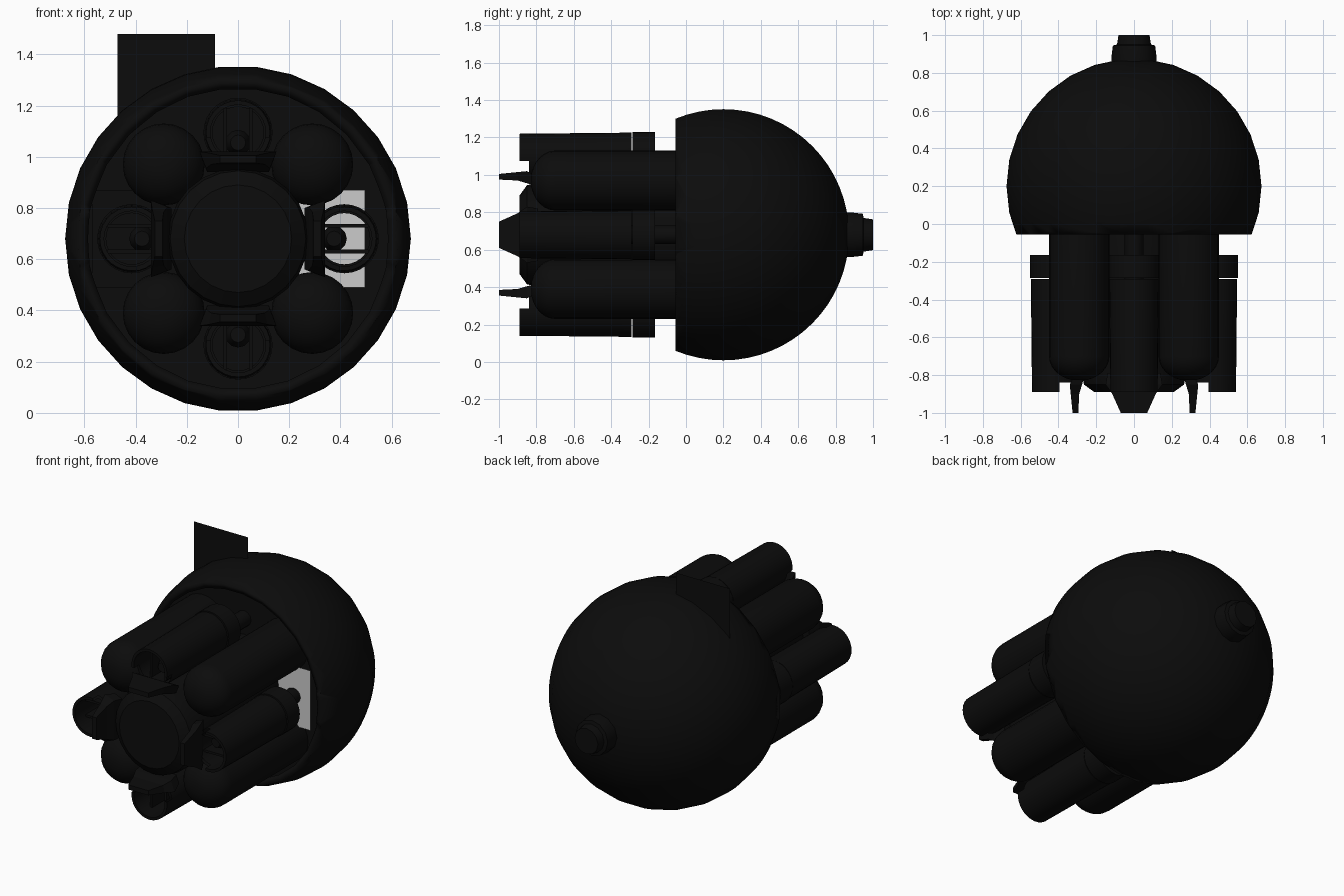
import bpy, bmesh, math
from mathutils import Matrix, Vector

if "Cube" in bpy.data.objects:
    bpy.data.objects.remove(bpy.data.objects["Cube"], do_unlink=True)

AXIS_Z = 0.68
TAU = 2 * math.pi


def material(name, rgb):
    m = bpy.data.materials.new(name)
    m.use_nodes = True
    m.diffuse_color = (*rgb, 1)
    m.node_tree.nodes["Principled BSDF"].inputs["Base Color"].default_value = (*rgb, 1)
    m.use_backface_culling = True
    return m


black = material("near_black", (0.0035, 0.0035, 0.0035))
pale = material("pale_grey", (0.6, 0.6, 0.6))


def finish(name, bm, mat=black, turn=0, smooth=True, fix=True):
    """Turn a mesh around the long axis, lift it into place and shade it."""
    if fix:
        bmesh.ops.recalc_face_normals(bm, faces=bm.faces[:])
    bm.transform(Matrix.Translation((0, 0, AXIS_Z)) @ Matrix.Rotation(turn, 4, 'Y'))
    mesh = bpy.data.meshes.new(name)
    bm.to_mesh(mesh)
    bm.free()
    mesh.materials.append(mat)
    ob = bpy.data.objects.new(name, mesh)
    bpy.context.collection.objects.link(ob)
    if smooth:
        bpy.ops.object.select_all(action='DESELECT')
        ob.select_set(True)
        bpy.context.view_layer.objects.active = ob
        bpy.ops.object.shade_smooth_by_angle(angle=math.radians(35))
    return ob


def lathe(profile, sides=24, offset=0, closed=False):
    """Revolve (radius, y) points round a line parallel to y, offset upwards."""
    bm = bmesh.new()
    rings = []
    for r, y in profile:
        rings.append([bm.verts.new((r * math.cos(TAU * i / sides), y,
                                    offset + r * math.sin(TAU * i / sides)))
                      for i in range(sides)])
    pairs = list(zip(rings, rings[1:]))
    if closed:
        pairs.append((rings[-1], rings[0]))
    else:
        bm.faces.new(rings[0])
        bm.faces.new(rings[-1])
    for a, b in pairs:
        for i in range(sides):
            j = (i + 1) % sides
            bm.faces.new((a[i], a[j], b[j], b[i]))
    return bm


def box(size, centre):
    bm = bmesh.new()
    bmesh.ops.create_cube(bm, size=1)
    bm.transform(Matrix.Translation(centre) @ Matrix.Diagonal((*size, 1)))
    return bm


# Rear dome: hollow sphere shell, open towards the front
bm = bmesh.new()
bmesh.ops.create_uvsphere(bm, u_segments=64, v_segments=15, radius=0.675)
bm.transform(Matrix.Translation((0, 0.2, 0)) @ Matrix.Rotation(math.pi / 2, 4, 'Y'))
bmesh.ops.bisect_plane(bm, geom=bm.verts[:] + bm.edges[:] + bm.faces[:],
                       plane_co=(0, -0.055, 0), plane_no=(0, -1, 0), clear_outer=True)
dome = finish("rear_dome", bm)
shell = dome.modifiers.new("shell", 'SOLIDIFY')
shell.thickness = 0.04
shell.offset = -1

# Bulkhead inside the dome
finish("bulkhead", lathe([(0.61, 0.06), (0.61, 0.09)], 40))

# Rear hatch stub
finish("rear_stub", lathe([(0.115, 0.82), (0.12, 0.88), (0.112, 0.945),
                           (0.09, 0.95), (0.082, 1.0)], 12))

# Central body with chamfered front
finish("central_body", lathe([(0.21, -0.89), (0.265, -0.85), (0.275, -0.8),
                              (0.275, 0.07)], 24))

# Four round-nosed tanks on the diagonals
tank = [(0.16 * math.sin(a), -0.7 - 0.13 * math.cos(a))
        for a in (math.pi / 2 * k / 7 for k in range(1, 8))] + [(0.16, 0.07)]
for k in range(4):
    finish("tank", lathe(tank, 24, 0.41), turn=TAU / 8 + k * TAU / 4)

# Four hollow thruster pods on the axes
POD = 0.415
for k in range(4):
    turn = k * TAU / 4

    # Barrel, its inner half cut back at the mouth
    bm = lathe([(0.125, -0.89), (0.131, -0.292), (0.108, -0.292), (0.108, -0.89)],
               28, POD, closed=True)
    for co, no in (((0, -0.84, 0), (0, 1, 0)), ((0, 0, POD - 0.02), (0, 0, 1))):
        bmesh.ops.bisect_plane(bm, geom=bm.verts[:] + bm.edges[:] + bm.faces[:],
                               plane_co=co, plane_no=no)
    cut = []
    for f in bm.faces:
        c = f.calc_center_median()
        if c.y < -0.84 and c.z < POD - 0.02:
            cut.append(f)
    bmesh.ops.delete(bm, geom=cut, context='FACES')
    finish("pod_barrel", bm, turn=turn)

    # Rear collar, with a narrow seam before it
    finish("pod_collar", lathe([(0.135, -0.285), (0.135, -0.165), (0.1, -0.165),
                                (0.1, -0.285)], 28, POD, closed=True), turn=turn)

    # Core, feed pipe and slats inside the barrel
    finish("pod_core", lathe([(0.03, -0.76), (0.05, -0.72), (0.05, 0.07)],
                             12, POD - 0.04), turn=turn)
    for x in (-0.05, 0.05):
        finish("pod_slat", box((0.014, 0.5, 0.19), (x, -0.55, POD)),
               turn=turn, smooth=False)

    # Tapered blade under the mouth
    bm = bmesh.new()
    sections = []
    for y, outer, inner, low, high in ((-0.79, 0.14, 0.12, 0.26, 0.31),
                                       (-0.85, 0.15, 0.125, 0.275, 0.34),
                                       (-0.9, 0.115, 0.105, 0.29, 0.335),
                                       (-1.0, 0.07, 0.07, 0.295, 0.325)):
        sections.append([bm.verts.new(p) for p in ((-outer, y, high), (outer, y, high),
                                                   (inner, y, low), (-inner, y, low))])
    for a, b in zip(sections, sections[1:]):
        for i in range(4):
            j = (i + 1) % 4
            bm.faces.new((a[i], a[j], b[j], b[i]))
    bm.faces.new(sections[0])
    bm.faces.new(sections[-1])
    finish("pod_blade", bm, turn=turn, smooth=False)

# Thin square panels facing the front
S = 0.19
for name, x, y, z, mat in (("upper_panel", -0.28, 0.23, 1.29, black),
                           ("left_panel", 0.305, 0.02, 0.68, pale),
                           ("right_panel", -0.38, 0.02, 0.68, black)):
    bm = bmesh.new()
    corners = ((-S, -S), (S, -S), (S, S), (-S, S))
    bm.faces.new([bm.verts.new((x + a, y, z - AXIS_Z + b)) for a, b in corners])
    finish(name, bm, mat, smooth=False, fix=False)
